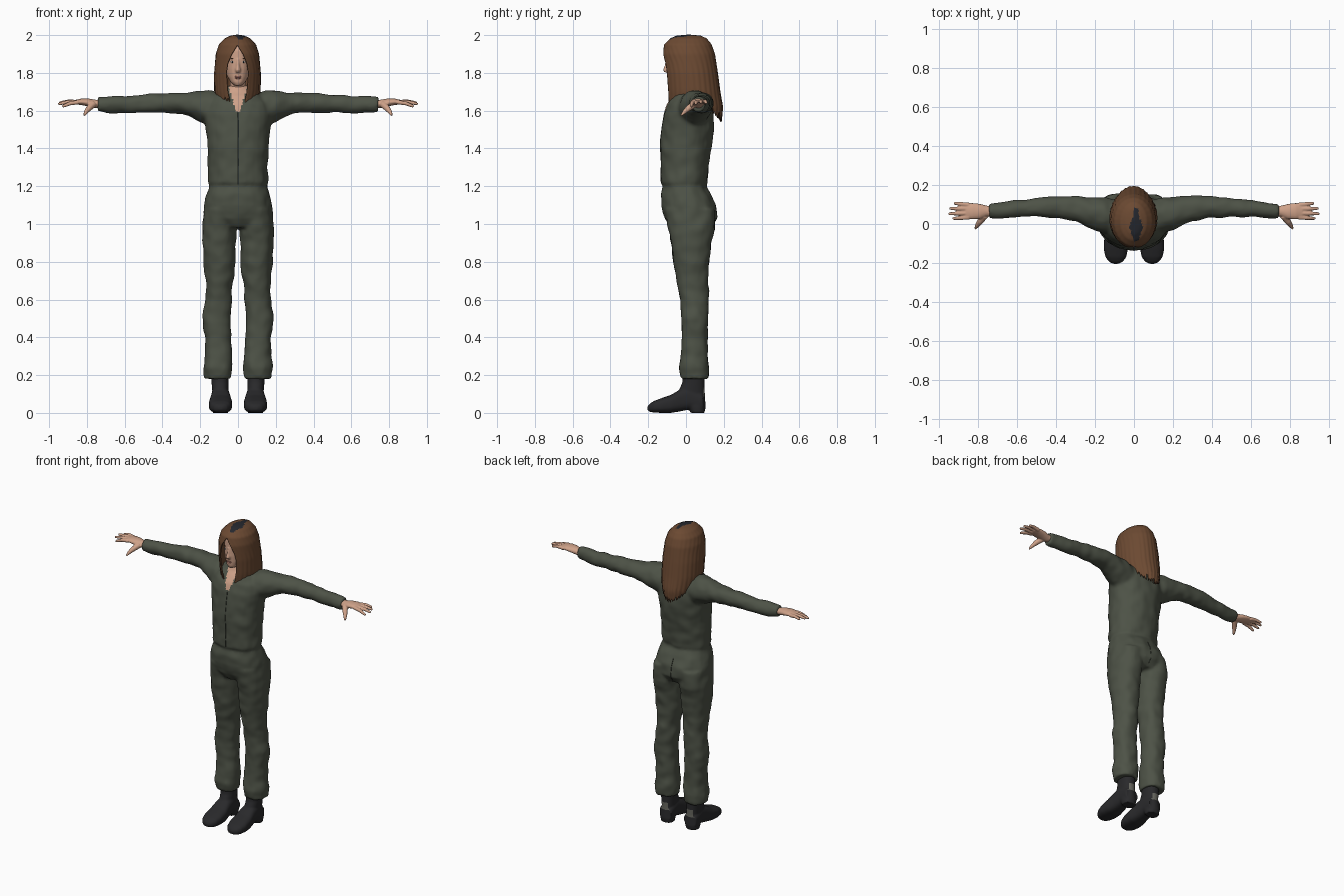
import bpy, bmesh, math, random
from math import sin, cos, pi
from mathutils import Vector, noise
from mathutils.bvhtree import BVHTree

random.seed(4)
if "Cube" in bpy.data.objects:
    bpy.data.objects.remove(bpy.data.objects["Cube"])


def material(name, rgb):
    m = bpy.data.materials.new(name)
    m.use_nodes = True
    m.diffuse_color = (*rgb, 1)
    m.node_tree.nodes["Principled BSDF"].inputs["Base Color"].default_value = (*rgb, 1)
    return m


SUIT = material("olive cloth", (0.075, 0.085, 0.062))
SEAM = material("dark seam", (0.045, 0.052, 0.038))
SKIN = material("skin", (0.62, 0.36, 0.25))
LIP = material("lips", (0.42, 0.18, 0.14))
HAIR = material("brown hair", (0.15, 0.068, 0.032))
SCALP = material("dark parting", (0.018, 0.02, 0.026))
BOOT = material("black leather", (0.022, 0.022, 0.024))
TAB = material("grey tab", (0.13, 0.13, 0.11))
WHITE = material("eye white", (0.6, 0.56, 0.52))


# Helpers
def loft(bm, rings, n=28, power=2.0):
    """Skin closed rings given as (centre, half-axis u, half-axis v)."""
    def shape(c):
        return math.copysign(abs(c) ** (2 / power), c)
    loops = []
    for c, u, v in rings:
        loops.append([bm.verts.new(Vector(c) + Vector(u) * shape(cos(2 * pi * i / n))
                                   + Vector(v) * shape(sin(2 * pi * i / n))) for i in range(n)])
    for a, b in zip(loops, loops[1:]):
        for i in range(n):
            j = (i + 1) % n
            bm.faces.new((a[i], a[j], b[j], b[i]))
    bm.faces.new(loops[0])
    bm.faces.new(loops[-1])


def upright(bm, rows, s=1, power=2.2):
    """Loft along z from rows of (z, x0, x1, y_front, y_back)."""
    loft(bm, [((s * (a + b) / 2, (f + k) / 2, z), ((b - a) / 2, 0, 0), (0, (k - f) / 2, 0))
              for z, a, b, f, k in rows], power=power)


def sym(rows):
    return [(z, -w, w, f, k) for z, w, f, k in rows]


def tube(bm, pts, radii, n=12):
    pts = [Vector(p) for p in pts]
    d = (pts[-1] - pts[0]).normalized()
    u = d.orthogonal().normalized()
    v = d.cross(u)
    loft(bm, [(p, u * r, v * r) for p, r in zip(pts, radii)], n)


def finish(name, bm, mats, rule=None, voxel=0, smooth=4, folds=0):
    """Make an object; optionally fuse overlapping volumes into one soft skin."""
    bmesh.ops.recalc_face_normals(bm, faces=bm.faces)
    me = bpy.data.meshes.new(name)
    bm.to_mesh(me)
    bm.free()
    ob = bpy.data.objects.new(name, me)
    bpy.context.collection.objects.link(ob)
    if voxel:
        rm = ob.modifiers.new("fuse", "REMESH")
        rm.mode = "VOXEL"
        rm.voxel_size = voxel
        sm = ob.modifiers.new("soften", "SMOOTH")
        sm.iterations = smooth
        dg = bpy.context.evaluated_depsgraph_get()
        me = bpy.data.meshes.new_from_object(ob.evaluated_get(dg))
        ob.modifiers.clear()
        ob.data = me
    if folds:
        moved = [v.co + v.normal * folds * noise.noise(v.co * 17) for v in me.vertices]
        for v, co in zip(me.vertices, moved):
            v.co = co
    me.materials.clear()
    for m in mats:
        me.materials.append(m)
    for p in me.polygons:
        p.use_smooth = True
        p.material_index = rule(p.center, p.normal) if rule else 0
    return ob


def surface(ob):
    me = ob.data
    return BVHTree.FromPolygons([v.co.copy() for v in me.vertices],
                                [tuple(p.vertices) for p in me.polygons])


# Overalls: trunk, pelvis, legs and sleeves fused together
bm = bmesh.new()
upright(bm, sym([(1.19, .143, -.115, .1), (1.22, .16, -.134, .112), (1.3, .158, -.132, .12),
                 (1.4, .161, -.137, .135), (1.5, .17, -.128, .147), (1.58, .18, -.117, .147),
                 (1.64, .165, -.098, .14), (1.68, .13, -.072, .125), (1.705, .085, -.045, .105),
                 (1.73, .055, -.035, .085)]))
upright(bm, sym([(1.21, .15, -.12, .1), (1.16, .167, -.132, .132), (1.1, .181, -.132, .16),
                 (1.03, .185, -.115, .163), (.98, .15, -.08, .13)]))
for s in (1, -1):
    upright(bm, [(1.08, .01, .178, -.11, .155), (.97, .009, .19, -.092, .152),
                 (.9, .012, .189, -.08, .135), (.8, .013, .182, -.066, .122),
                 (.72, .022, .174, -.052, .116), (.65, .034, .168, -.042, .122),
                 (.6, .032, .174, -.032, .12), (.5, .04, .19, -.025, .117),
                 (.4, .036, .175, -.022, .115), (.3, .031, .174, -.03, .115),
                 (.24, .029, .184, -.038, .122), (.18, .034, .18, -.028, .12)], s)
    loft(bm, [((s * x, y, z), (0, ry, 0), (0, 0, rz)) for x, y, z, ry, rz in [
        (.08, .04, 1.6, .08, .09), (.15, .045, 1.615, .09, .094), (.2, .052, 1.622, .085, .083),
        (.25, .066, 1.633, .075, .066), (.3, .08, 1.64, .064, .055), (.4, .087, 1.64, .055, .051),
        (.46, .086, 1.64, .053, .052), (.5, .085, 1.638, .047, .047), (.6, .078, 1.632, .044, .045),
        (.7, .068, 1.632, .04, .043), (.742, .066, 1.633, .037, .038)]])


def neckline(c, n):
    return int(c.y < .02 and c.z > 1.59 and abs(c.x) < .012 + (c.z - 1.6) * .3)


suit = finish("overalls", bm, [SUIT, SKIN], neckline, voxel=.01, folds=.006)
skin_of_suit = surface(suit)


# Seams laid on the cloth
def seam(name, side, low, high):
    cu = bpy.data.curves.new(name, "CURVE")
    cu.dimensions = "3D"
    cu.bevel_depth = .0025
    cu.bevel_resolution = 1
    sp = cu.splines.new("POLY")
    pts = []
    for i in range(25):
        z = low + (high - low) * i / 24
        hit = skin_of_suit.ray_cast(Vector((0, side, z)), Vector((0, -side, 0)))[0]
        if hit:
            pts.append(hit)
    sp.points.add(len(pts) - 1)
    for p, co in zip(sp.points, pts):
        p.co = (*co, 1)
    cu.materials.append(SEAM)
    bpy.context.collection.objects.link(bpy.data.objects.new(name, cu))


seam("front_zip", -1, 1.21, 1.59)
seam("seat_seam", 1, 1.0, 1.15)

# Boots and hands, one of each per side
for s, side in ((1, "left"), (-1, "right")):
    bm = bmesh.new()
    upright(bm, [(.0, .05, .135, .025, .098), (.03, .048, .138, .01, .104), (.1, .05, .135, -.045, .1),
                 (.16, .05, .14, -.02, .098), (.27, .048, .15, -.01, .1)], s)
    loft(bm, [((s * x, y, (lo + hi) / 2), (w, 0, 0), (0, 0, (hi - lo) / 2))
              for y, x, w, lo, hi in [
        (.09, .092, .045, .015, .1), (.02, .092, .048, .018, .14), (-.03, .092, .053, .008, .125),
        (-.08, .092, .061, .0, .095), (-.13, .093, .062, .0, .078), (-.17, .093, .053, .002, .063),
        (-.193, .093, .036, .006, .048), (-.204, .093, .014, .014, .035)]], power=2.8)
    finish(side + "_boot", bm, [BOOT, TAB],
           lambda c, n: int(n.y > .8 and abs(c.z - .11) < .025), voxel=.006, smooth=3)

    bm = bmesh.new()
    loft(bm, [((s * x, y, z), (0, ry, 0), (0, 0, rz)) for x, y, z, ry, rz in [
        (.71, .066, 1.634, .026, .022), (.755, .066, 1.636, .028, .022), (.79, .064, 1.643, .039, .021),
        (.83, .066, 1.647, .042, .017), (.865, .067, 1.645, .036, .011)]])
    for root, x, y, z in ((.034, .932, .028, 1.622), (.056, .953, .052, 1.636),
                          (.078, .948, .08, 1.643), (.098, .925, .107, 1.643)):
        a, b = Vector((s * .845, root, 1.645)), Vector((s * x, y, z))
        tube(bm, [a, a.lerp(b, .5) + Vector((0, 0, .005)), a.lerp(b, .94), b], [.012, .0105, .008, .004])
    tube(bm, [(s * .765, .045, 1.635), (s * .79, .012, 1.612), (s * .806, -.01, 1.592),
              (s * .815, -.026, 1.574)], [.019, .016, .011, .005])
    finish(side + "_hand", bm, [SKIN], voxel=.004, smooth=3)

# Head with neck, nose and chin
bm = bmesh.new()
upright(bm, sym([(1.734, .02, -.086, -.03), (1.75, .038, -.094, .01), (1.78, .056, -.097, .06),
                 (1.82, .067, -.1, .1), (1.87, .073, -.1, .12), (1.92, .074, -.099, .12),
                 (1.95, .06, -.08, .1), (1.975, .03, -.04, .06)]))
upright(bm, sym([(1.58, .06, -.06, .09), (1.66, .045, -.04, .08), (1.8, .043, -.035, .08)]))
upright(bm, sym([(1.803, .012, -.115, -.08), (1.815, .014, -.122, -.08), (1.84, .009, -.113, -.08),
                 (1.875, .007, -.104, -.08)]))
head = finish("head", bm, [SKIN], voxel=.005, smooth=3)
face = surface(head)


# Eyes, brows and lips set flat on the face
def patch(name, mat, x, z, rx, rz, depth=.003):
    hit = face.ray_cast(Vector((x, -1, z)), Vector((0, 1, 0)))[0]
    bm = bmesh.new()
    bmesh.ops.create_uvsphere(bm, u_segments=16, v_segments=10, radius=1)
    for v in bm.verts:
        v.co = hit + Vector((v.co.x * rx, v.co.y * depth, v.co.z * rz))
    finish(name, bm, [mat])


for s, side in ((1, "left"), (-1, "right")):
    patch(side + "_eye", WHITE, s * .029, 1.858, .012, .005)
    patch(side + "_iris", SCALP, s * .029, 1.858, .005, .005, .0045)
    patch(side + "_brow", HAIR, s * .03, 1.877, .015, .0025)
patch("upper_lip", LIP, 0, 1.78, .02, .004)
patch("lower_lip", LIP, 0, 1.773, .016, .005)

# Long hair: a shell that parts over the face and ends in ragged tips
SHELL = [(1.5, .07, -.08, .18), (1.54, .08, -.085, .185), (1.62, .105, -.095, .192),
         (1.7, .119, -.104, .178), (1.8, .12, -.116, .165), (1.9, .111, -.122, .15),
         (1.95, .095, -.112, .132), (1.98, .066, -.082, .108), (1.994, .037, -.05, .078),
         (2.0, 0, .015, .015)]
OPENING = [(1.5, .03), (1.65, .04), (1.7, .05), (1.8, .058), (1.85, .05), (1.9, .029), (1.945, 0), (2.0, 0)]


def sample(table, z):
    for a, b in zip(table, table[1:]):
        if z <= b[0]:
            t = max(0, (z - a[0]) / (b[0] - a[0]))
            return [p + (q - p) * t for p, q in zip(a[1:], b[1:])]
    return table[-1][1:]


bm = bmesh.new()
COLS, ROWS = 120, 44
grid = []
for i in range(COLS + 1):
    u = 2 * i / COLS - 1
    tip = 1.56 + .095 * min(1, abs(u) * 2) ** 1.5
    tip += random.uniform(-.022, .018) if i % 3 else -.02
    column = []
    for j in range(ROWS + 1):
        z = 2 - (2 - tip) * (j / ROWS) ** 1.8
        w, f, k = sample(SHELL, z)
        gap = sample(OPENING, z)[0]
        t = pi + u * (pi - (math.asin(min(1, gap / w)) if w else 0))
        r = 1 + .012 * sin(i * 1.3) * (j / ROWS) * (1 - abs(u) ** 8)
        column.append(bm.verts.new((w * r * sin(t) - .003, (f + k) / 2 - (k - f) / 2 * r * cos(t), z)))
    grid.append(column)
for a, b in zip(grid, grid[1:]):
    for j in range(ROWS):
        bm.faces.new((a[j], a[j + 1], b[j + 1], b[j]))
bmesh.ops.remove_doubles(bm, verts=bm.verts, dist=.0004)


def parting(c, n):
    half = .034 - abs(c.y + .015) * .33 if c.y < .04 else .012
    return int(c.z > 1.955 and -.085 < c.y < .08 and abs(c.x - .01) < half)


hair = finish("hair", bm, [HAIR, SCALP], parting)
thick = hair.modifiers.new("thickness", "SOLIDIFY")
thick.thickness = .006
thick.offset = 0
